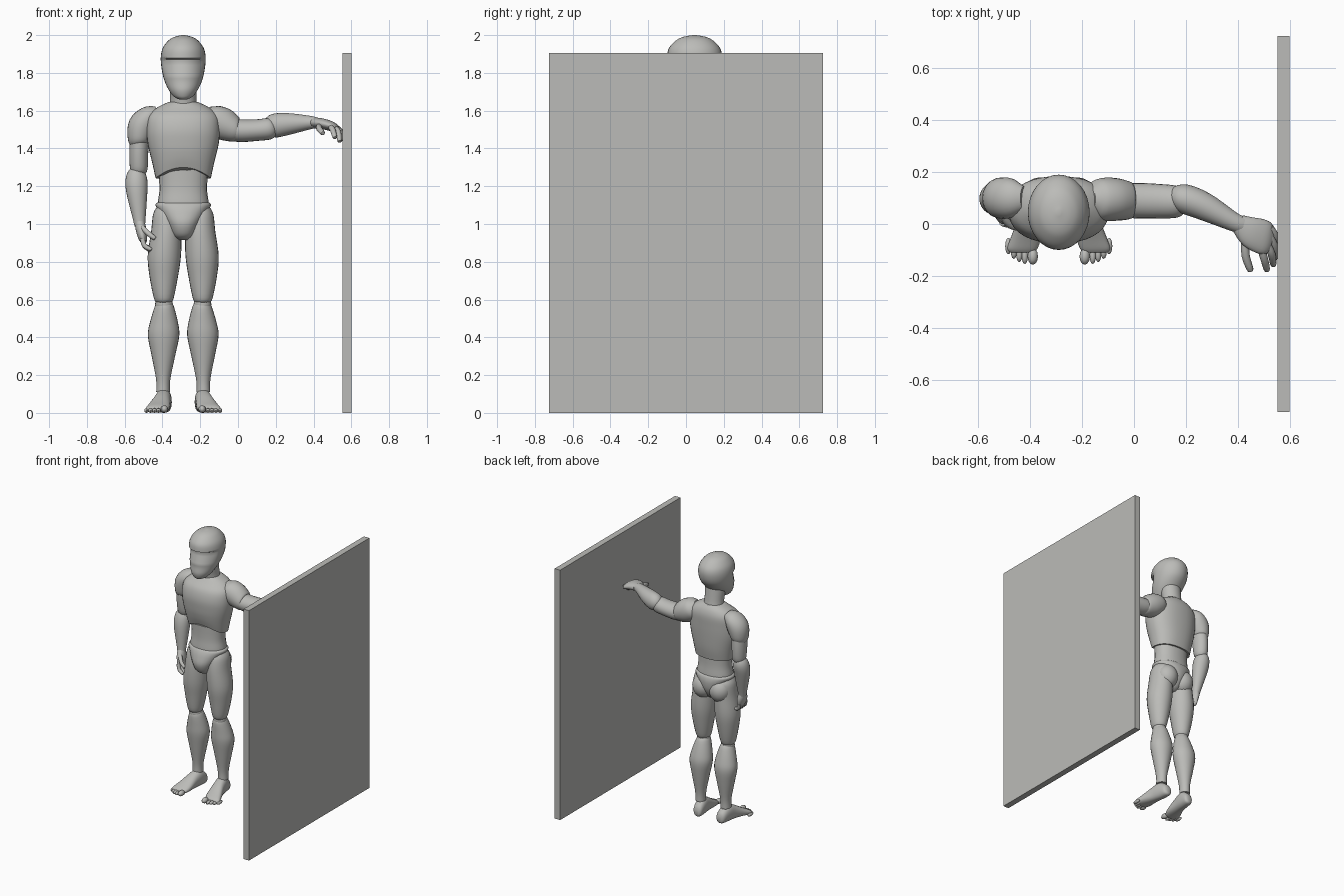
import bpy, bmesh, math
from mathutils import Vector

CX = -0.29  # figure centre line
X, Y, Z = Vector((1, 0, 0)), Vector((0, 1, 0)), Vector((0, 0, 1))

grey = bpy.data.materials.new("plain grey")
grey.diffuse_color = (0.5, 0.5, 0.48, 1)


def finish(name, bm, angle=50):
    bmesh.ops.recalc_face_normals(bm, faces=bm.faces)
    me = bpy.data.meshes.new(name)
    bm.to_mesh(me)
    bm.free()
    me.materials.append(grey)
    ob = bpy.data.objects.new(name, me)
    bpy.context.collection.objects.link(ob)
    bpy.ops.object.select_all(action='DESELECT')
    ob.select_set(True)
    bpy.context.view_layer.objects.active = ob
    bpy.ops.object.shade_smooth_by_angle(angle=math.radians(angle))
    return ob


def spline(rows, steps):
    """Smooth the rows (x, y, z, a, b) with a Catmull-Rom curve."""
    rows = [rows[0]] + list(rows) + [rows[-1]]
    out = []
    for i in range(1, len(rows) - 2):
        p0, p1, p2, p3 = rows[i - 1:i + 3]
        for k in range(steps):
            t = k / steps
            out.append([0.5 * (2 * b + (c - a) * t + (2 * a - 5 * b + 4 * c - d) * t * t
                               + (3 * b - a - 3 * c + d) * t ** 3)
                        for a, b, c, d in zip(p0, p1, p2, p3)])
    return out + [list(rows[-1])]


def loft(name, rows, side=X, axis=None, steps=4, seg=24, power=2.0, shape=None):
    """Skin ellipses along a path; a is the half size along side, b across it."""
    pts = spline(rows, steps)
    bm, rings = bmesh.new(), []
    for i, (x, y, z, a, b) in enumerate(pts):
        t = axis or (Vector(pts[min(i + 1, len(pts) - 1)][:3])
                     - Vector(pts[max(i - 1, 0)][:3])).normalized()
        u = (side - t * side.dot(t)).normalized()
        v = t.cross(u)
        ring = []
        for k in range(seg):
            c, s = math.cos(math.tau * k / seg), math.sin(math.tau * k / seg)
            c = math.copysign(abs(c) ** (2 / power), c)
            s = math.copysign(abs(s) ** (2 / power), s)
            p = Vector((x, y, z)) + u * a * c + v * b * s
            if shape:
                p = shape(p)
            p.z = max(p.z, 0)
            ring.append(bm.verts.new(p))
        rings.append(ring)
    for r, q in zip(rings, rings[1:]):
        for k in range(seg):
            bm.faces.new((r[k], r[(k + 1) % seg], q[(k + 1) % seg], q[k]))
    bm.faces.new(rings[0])
    bm.faces.new(rings[-1])
    return finish(name, bm)


def ball(name, loc, size, seg=20):
    bm = bmesh.new()
    bmesh.ops.create_uvsphere(bm, u_segments=seg, v_segments=seg // 2, radius=1)
    for v in bm.verts:
        v.co = Vector(loc) + Vector(v.co[i] * size[i] for i in range(3))
    return finish(name, bm)


def finger(name, base, mid, tip, r=0.015):
    end = Vector(tip) + (Vector(tip) - Vector(mid)) * 0.12
    side = Vector((0.45, 0.85, 0.2))
    loft(name, [(*base, r, r), (*mid, r, r), (*tip, r * .8, r * .8), (*end, r * .3, r * .3)],
         side, steps=3, seg=10)


# wall panel
bm = bmesh.new()
bmesh.ops.create_cube(bm, size=1)
for v in bm.verts:
    v.co = (0.577 + v.co.x * 0.046, v.co.y * 1.45, 0.9525 + v.co.z * 1.905)
finish("wall_panel", bm, 20)


# head with a recessed eye band
def face(p):
    front = min(max((0.02 - p.y) / 0.06, 0), 1)
    if p.z < 1.872:
        p.y += 0.026 * front * min(max((p.z - 1.78) / 0.07, 0), 1)
    return p


loft("head", [(CX, -.045, 1.66, .022, .03), (CX, -.035, 1.675, .05, .055),
              (CX, -.015, 1.71, .077, .085), (CX, .015, 1.76, .1, .11),
              (CX, .038, 1.82, .114, .136), (CX, .045, 1.88, .119, .145),
              (CX, .045, 1.93, .109, .136), (CX, .045, 1.97, .08, .1),
              (CX, .045, 1.99, .048, .062), (CX, .045, 2.0, .008, .01)],
     axis=Z, steps=6, seg=32, shape=face)
loft("neck", [(CX, .085, 1.58, .085, .075), (CX, .075, 1.65, .07, .065),
              (CX, .055, 1.76, .075, .07)], axis=Z)


# torso; the chest shell arches up over the belly
def arch(p):
    if p.y < 0.06 and p.z < 1.4:
        lift = 1 - min(abs(p.x - CX) / 0.15, 1) ** 2
        p.z += 0.06 * lift * (1.4 - p.z) / 0.16
    return p


loft("chest", [(CX, .06, 1.24, .146, .1), (CX, .058, 1.32, .163, .115),
               (CX, .055, 1.42, .187, .125), (CX, .055, 1.5, .194, .128),
               (CX, .065, 1.57, .185, .118), (CX, .08, 1.615, .14, .09),
               (CX, .083, 1.645, .08, .065)],
     axis=Z, seg=36, power=2.3, shape=arch)
loft("belly", [(CX, .06, 1.06, .14, .1), (CX, .06, 1.12, .134, .095),
               (CX, .06, 1.2, .126, .088), (CX, .06, 1.36, .14, .09)], axis=Z, power=2.2)
loft("pelvis", [(CX, .045, .915, .03, .05), (CX, .04, .94, .062, .09),
                (CX, .045, 1.0, .09, .12), (CX, .055, 1.06, .125, .118),
                (CX, .06, 1.1, .147, .105), (CX, .06, 1.115, .135, .09)], axis=Z, power=2.2)

# legs, mirrored about the centre line
for s, tag in ((-1, "right"), (1, "left")):
    def rows(*data):
        return [(CX + s * d[0], *d[1:]) for d in data]

    ball(tag + "_buttock", (CX + s * .07, .1, 1.0), (.08, .08, .09))
    loft(tag + "_thigh", rows(
        (.095, .06, 1.09, .045, .06), (.09, .06, 1.05, .07, .085), (.09, .055, .96, .08, .095),
        (.1, .055, .83, .088, .095), (.103, .055, .72, .075, .08),
        (.103, .052, .61, .053, .06), (.103, .052, .585, .04, .045)), axis=Z)
    ball(tag + "_knee", (CX + s * .102, .055, .575), (.047, .05, .055))
    loft(tag + "_shin", rows(
        (.1, .06, .59, .035, .035), (.1, .06, .565, .05, .055), (.102, .075, .48, .074, .07),
        (.104, .083, .41, .083, .075), (.105, .085, .31, .064, .062),
        (.106, .085, .18, .038, .042), (.107, .085, .11, .036, .04)), axis=Z)
    loft(tag + "_foot", rows(
        (.095, .15, .035, .015, .02), (.097, .135, .045, .034, .042), (.103, .08, .062, .042, .062),
        (.112, .02, .055, .046, .053), (.128, -.055, .033, .058, .031),
        (.14, -.095, .022, .058, .02), (.142, -.11, .018, .045, .012)), axis=Y, power=2.3)
    for i in range(5):  # toes, the big one inside
        w = .02 if i == 0 else .0125
        dx = .1 if i == 0 else .11 + .021 * i
        tip = -.155 + .0025 * i * i
        ball(tag + "_toe_%d" % (i + 1), (CX + s * dx, tip + .03, w), (w, .032, w), 12)

# hanging arm
loft("right_shoulder", [(-.425, .1, 1.595, .045, .03), (-.47, .1, 1.57, .074, .058),
                        (-.508, .1, 1.52, .08, .073), (-.525, .1, 1.45, .07, .06),
                        (-.526, .1, 1.42, .05, .045)], Y)
loft("right_upper_arm", [(-.52, .1, 1.48, .06, .05), (-.525, .105, 1.38, .062, .05),
                         (-.525, .11, 1.29, .052, .046), (-.525, .11, 1.26, .03, .03)], Y)
loft("right_forearm", [(-.53, .11, 1.29, .04, .036), (-.537, .106, 1.25, .055, .055),
                       (-.536, .09, 1.18, .055, .057), (-.523, .068, 1.03, .034, .034),
                       (-.52, .062, .99, .03, .028)], Y)
loft("right_hand", [(-.52, .063, 1.01, .03, .026), (-.513, .055, .97, .045, .028),
                    (-.505, .047, .93, .048, .024), (-.498, .042, .905, .04, .016)], Y)
for i in range(4):
    y = .005 + .026 * i
    finger("right_finger_%d" % (i + 1), (-.507, y, .925), (-.495, y - .005, .885),
           (-.462, y - .01, .858 + .008 * abs(i - 1)), .013)
finger("right_thumb", (-.505, .025, .98), (-.475, -.005, .95), (-.442, -.015, .925), .014)

# arm stretched out to the wall
loft("left_shoulder", [(-.175, .095, 1.585, .045, .045), (-.14, .095, 1.56, .078, .075),
                       (-.08, .095, 1.53, .083, .085), (-.02, .09, 1.5, .073, .068),
                       (0, .09, 1.495, .06, .052)], Y)
loft("left_upper_arm", [(-.08, .09, 1.515, .06, .055), (0, .09, 1.495, .068, .06),
                        (.1, .088, 1.497, .066, .057), (.17, .085, 1.505, .06, .056),
                        (.2, .085, 1.51, .035, .035)], Y)
loft("left_forearm", [(.155, .1, 1.51, .04, .042), (.19, .098, 1.52, .056, .063),
                      (.27, .068, 1.53, .054, .057), (.38, .01, 1.537, .037, .036),
                      (.42, -.005, 1.535, .033, .028)], Y)
loft("left_hand", [(.4, .005, 1.537, .035, .026), (.45, -.03, 1.53, .06, .028),
                   (.5, -.052, 1.515, .066, .025), (.525, -.062, 1.5, .055, .017)], Y)
for i, (base, mid, tip) in enumerate((
        ((.522, -.015, 1.51), (.543, -.045, 1.49), (.541, -.085, 1.46)),
        ((.52, -.045, 1.51), (.541, -.085, 1.485), (.542, -.13, 1.445)),
        ((.51, -.075, 1.51), (.53, -.115, 1.49), (.537, -.155, 1.442)),
        ((.49, -.095, 1.515), (.502, -.135, 1.497), (.512, -.175, 1.46)))):
    finger("left_finger_%d" % (i + 1), base, mid, tip)
finger("left_thumb", (.43, -.05, 1.52), (.43, -.12, 1.505), (.448, -.175, 1.482), .016)
